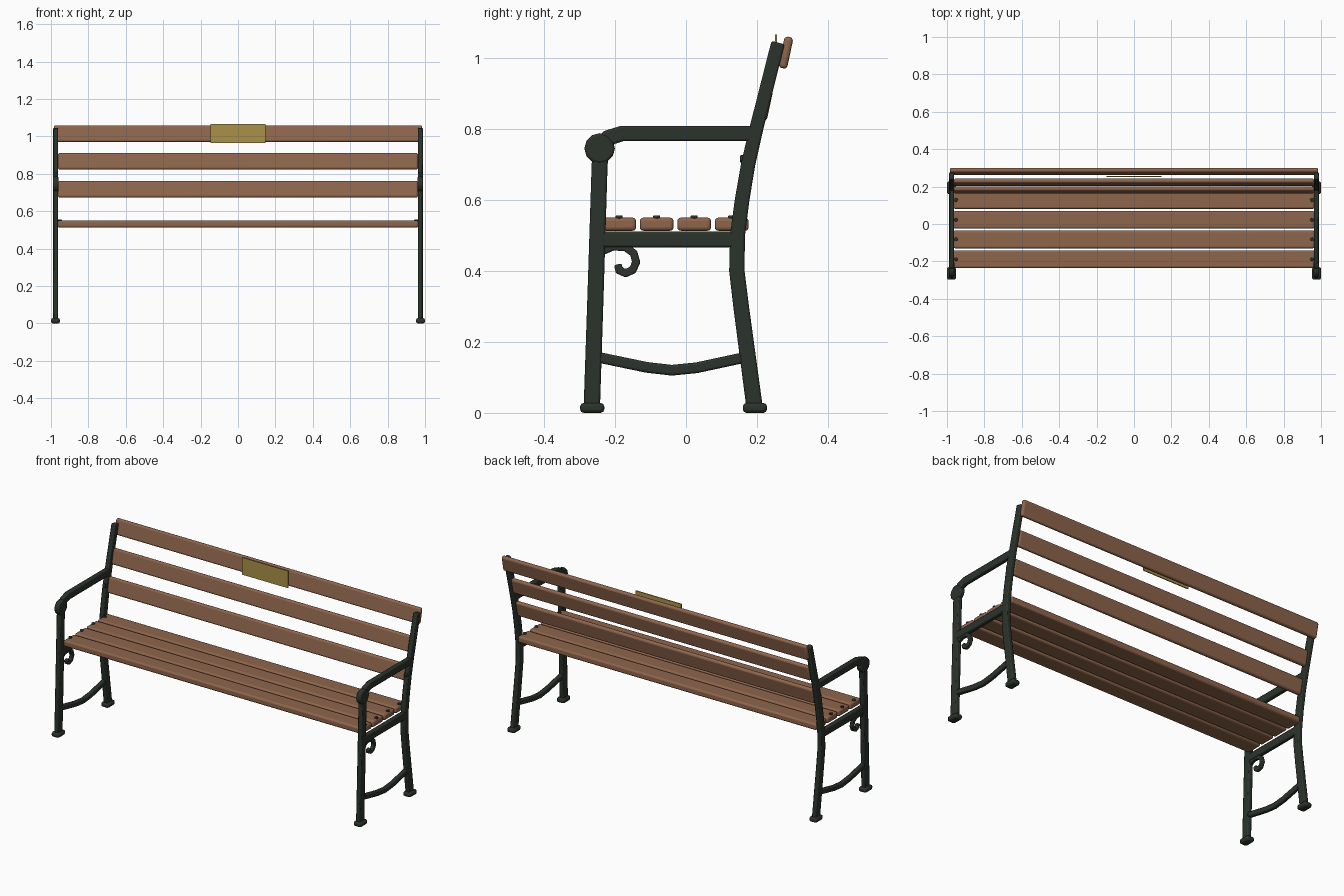
import bpy, bmesh, math
from mathutils import Vector

if "Cube" in bpy.data.objects:
    bpy.data.objects.remove(bpy.data.objects["Cube"], do_unlink=True)


def material(name, rgb):
    m = bpy.data.materials.new(name)
    m.use_nodes = True
    m.diffuse_color = (*rgb, 1)
    bsdf = m.node_tree.nodes["Principled BSDF"]
    bsdf.inputs["Base Color"].default_value = (*rgb, 1)
    bsdf.inputs["Roughness"].default_value = 0.6
    return m


WOOD = material("brown wood", (0.27, 0.13, 0.072))
IRON = material("dark green iron", (0.024, 0.033, 0.025))
BRASS = material("brass", (0.40, 0.28, 0.065))


def finish(name, bm, mat, bevel=0.0, segments=2):
    bmesh.ops.recalc_face_normals(bm, faces=bm.faces)
    mesh = bpy.data.meshes.new(name)
    bm.to_mesh(mesh)
    bm.free()
    mesh.materials.append(mat)
    ob = bpy.data.objects.new(name, mesh)
    bpy.context.collection.objects.link(ob)
    if bevel:
        mod = ob.modifiers.new("rounded edges", "BEVEL")
        mod.width = bevel
        mod.segments = segments
        mod.limit_method = "ANGLE"
        mod.angle_limit = math.radians(40)
    bpy.ops.object.select_all(action="DESELECT")
    ob.select_set(True)
    bpy.context.view_layer.objects.active = ob
    bpy.ops.object.shade_smooth_by_angle(angle=math.radians(35))
    return ob


def box(name, centre, size, mat, bevel=0.0, segments=2, tilt=0.0):
    bm = bmesh.new()
    bmesh.ops.create_cube(bm, size=1)
    bmesh.ops.scale(bm, vec=size, verts=bm.verts)
    ob = finish(name, bm, mat, bevel, segments)
    ob.location = centre
    ob.rotation_euler.x = math.radians(tilt)
    return ob


def disc(name, centre, radius, depth, axis, sides, bevel):
    bm = bmesh.new()
    bmesh.ops.create_cone(bm, cap_ends=True, segments=sides, radius1=radius,
                          radius2=radius, depth=depth)
    ob = finish(name, bm, IRON, bevel)
    ob.location = centre
    ob.rotation_euler = Vector((0, 0, 1)).rotation_difference(Vector(axis)).to_euler()
    return ob


def bar(name, x, path, start, end, depth, bevel=0.006):
    """Flat iron bar swept along a (y, z) path, tapering from start to end width."""
    pts = [Vector(p) for p in path]
    bm = bmesh.new()
    rings = []
    for i, p in enumerate(pts):
        before = (p - pts[i - 1]).normalized() if i else None
        after = (pts[i + 1] - p).normalized() if i + 1 < len(pts) else None
        t = ((before or after) + (after or before)).normalized()
        mitre = 1 / max(0.6, t.dot(before or after))
        n = Vector((-t.y, t.x)) * mitre
        w = (start + (end - start) * i / (len(pts) - 1)) / 2
        rings.append([bm.verts.new((x + sx * depth / 2, p.x + sn * w * n.x, p.y + sn * w * n.y))
                      for sx, sn in ((-1, -1), (1, -1), (1, 1), (-1, 1))])
    for a, b in zip(rings, rings[1:]):
        for k in range(4):
            bm.faces.new((a[k], a[(k + 1) % 4], b[(k + 1) % 4], b[k]))
    bm.faces.new(rings[0])
    bm.faces.new(rings[-1])
    return finish(name, bm, IRON, bevel)


FRONT_LEG = [(-0.265, 0.015), (-0.254, 0.35), (-0.243, 0.70), (-0.237, 0.745),
             (-0.219, 0.774), (-0.18, 0.786), (0.0, 0.786), (0.19, 0.786)]
BACK_POST = [(0.193, 0.015), (0.175, 0.15), (0.155, 0.30), (0.143, 0.40), (0.145, 0.50),
             (0.158, 0.60), (0.175, 0.70), (0.198, 0.80), (0.259, 1.042)]
STRETCHER = [(-0.25, 0.157), (-0.11, 0.128), (-0.04, 0.12), (0.03, 0.127), (0.17, 0.157)]
SCROLL = [(-0.235, 0.455), (-0.205, 0.468), (-0.17, 0.466), (-0.147, 0.449), (-0.140, 0.424),
          (-0.150, 0.402), (-0.170, 0.393), (-0.188, 0.401), (-0.192, 0.418)]
SEAT_ROWS = [-0.188 + 0.1055 * i for i in range(4)]

# Iron end frames
for side, s in (("left", 1), ("right", -1)):
    x = 0.975 * s
    bar(side + "_front_leg_and_arm", x, FRONT_LEG, 0.046, 0.042, 0.027)
    bar(side + "_back_post", x, BACK_POST, 0.046, 0.038, 0.027)
    bar(side + "_seat_rail", x, [(-0.245, 0.488), (0.145, 0.488)], 0.044, 0.044, 0.026)
    bar(side + "_stretcher", x, STRETCHER, 0.03, 0.03, 0.024)
    bar(side + "_seat_scroll", x, SCROLL, 0.022, 0.022, 0.02, 0.004)
    disc(side + "_arm_knuckle", (x, -0.243, 0.744), 0.043, 0.03, (1, 0, 0), 12, 0.007)
    disc(side + "_post_bolt", (x, 0.162, 0.715), 0.011, 0.02, (0, 1, 0), 12, 0.004)
    for end, y in (("front", -0.264), ("back", 0.194)):
        box(f"{side}_{end}_foot", (0.976 * s, y, 0.014), (0.048, 0.068, 0.028), IRON, 0.01)
    for i, y in enumerate(SEAT_ROWS):
        disc(f"{side}_seat_bolt_{i + 1}", (0.952 * s, y, 0.551), 0.010, 0.010, (0, 0, 1), 12, 0.003)

# Seat slats
for i, y in enumerate(SEAT_ROWS):
    box(f"seat_slat_{i + 1}", (0, y, 0.531), (1.93, 0.095, 0.037), WOOD, 0.010, 3)

# Back slats, leaning with the posts
for i, (y, z, length) in enumerate(((0.182, 0.717, 1.925), (0.224, 0.867, 1.925),
                                    (0.281, 1.014, 1.97))):
    box(f"back_slat_{i + 1}", (0, y, z), (length, 0.025, 0.09), WOOD, 0.010, 3, tilt=-12)

# Brass plate in front of the top slat
box("brass_plate", (0, 0.253, 1.015), (0.296, 0.006, 0.1), BRASS)
